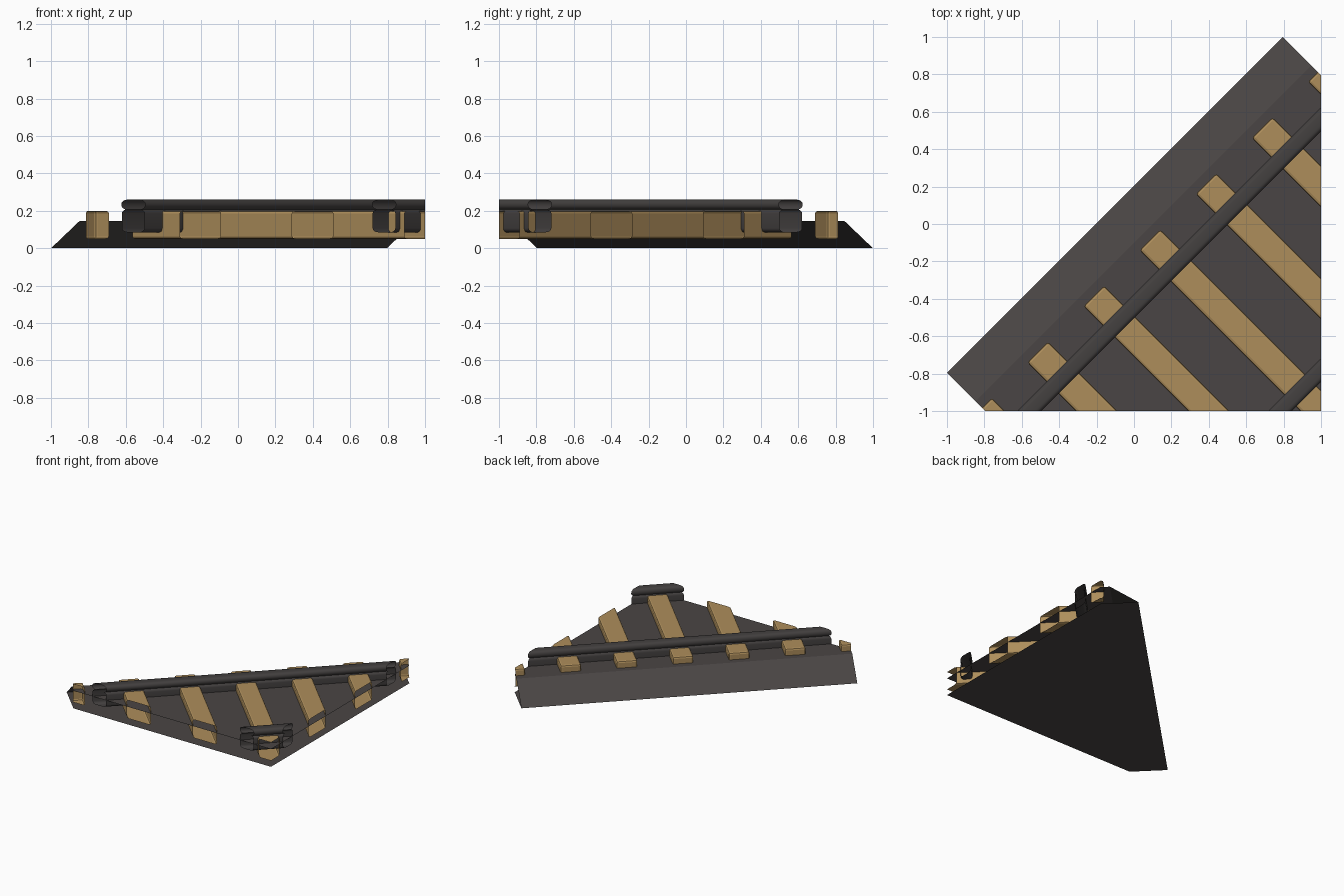
import bpy, bmesh, math
from mathutils import Vector

if "Cube" in bpy.data.objects:
    bpy.data.objects.remove(bpy.data.objects["Cube"])

R2 = math.sqrt(2)
END = 1.2698          # half length of the track piece


def material(name, rgb):
    m = bpy.data.materials.new(name)
    m.diffuse_color = (*rgb, 1)
    m.use_nodes = True
    m.node_tree.nodes["Principled BSDF"].inputs["Base Color"].default_value = m.diffuse_color
    return m


GRAVEL = material("dark gravel", (0.068, 0.060, 0.058))
WOOD = material("tan wood", (0.42, 0.27, 0.105))
STEEL = material("dark steel", (0.055, 0.050, 0.049))


def finish(name, bm, mat, smooth=None):
    """Turn (along, across, up) into the diagonal layout, trim to the open square tile."""
    for v in bm.verts:
        u, w, z = v.co
        v.co = ((u + w) / R2, (u - w) / R2, z)
    bmesh.ops.recalc_face_normals(bm, faces=bm.faces)
    for co, no in (((1, 0, 0), (1, 0, 0)), ((0, -1, 0), (0, -1, 0)),
                   ((END / R2, END / R2, 0), (1, 1, 0)),
                   ((-END / R2, -END / R2, 0), (-1, -1, 0))):
        bmesh.ops.bisect_plane(bm, geom=bm.verts[:] + bm.edges[:] + bm.faces[:],
                               plane_co=co, plane_no=Vector(no).normalized(),
                               clear_outer=True)
    me = bpy.data.meshes.new(name)
    bm.to_mesh(me)
    bm.free()
    me.materials.append(mat)
    ob = bpy.data.objects.new(name, me)
    bpy.context.collection.objects.link(ob)
    if smooth:
        bpy.ops.object.select_all(action='DESELECT')
        ob.select_set(True)
        bpy.context.view_layer.objects.active = ob
        bpy.ops.object.shade_smooth_by_angle(angle=math.radians(smooth))
    return ob


def extrude_profile(name, profile, mat, smooth=None):
    """Sweep an (across, up) outline along the track."""
    bm = bmesh.new()
    face = bm.faces.new([bm.verts.new((-1.6, w, z)) for w, z in profile])
    new = bmesh.ops.extrude_face_region(bm, geom=[face])["geom"]
    bmesh.ops.translate(bm, vec=(3.2, 0, 0),
                        verts=[g for g in new if isinstance(g, bmesh.types.BMVert)])
    return finish(name, bm, mat, smooth)


# Gravel bed with one sloped shoulder
extrude_profile("gravel_bed", [(-0.144, 0), (0.071, 0.145), (1.6, 0.145), (1.6, 0)], GRAVEL)

# Wooden ties
for k in range(-3, 4):
    bm = bmesh.new()
    bmesh.ops.create_cube(bm, size=1)
    for v in bm.verts:
        v.co = (0.4243 * k + v.co.x * 0.156, 0.785 + v.co.y * 1.33, 0.125 + v.co.z * 0.15)
    bmesh.ops.bevel(bm, geom=bm.edges[:], offset=0.014, segments=2,
                    profile=0.5, affect='EDGES')
    finish(f"tie_{k + 4}", bm, WOOD)


def rounded_box(w, z0, z1, r):
    """Points of the right half of a rounded box, bottom to top."""
    pts = []
    for cz, a0 in ((z0 + r, -90), (z1 - r, 0)):
        for i in range(5):
            a = math.radians(a0 + 22.5 * i)
            pts.append((w - r + r * math.cos(a), cz + r * math.sin(a)))
    return pts


# Steel rails: rounded body with a rounded head
half = rounded_box(0.043, 0.085, 0.208, 0.022)[:-1] + rounded_box(0.045, 0.206, 0.26, 0.024)[1:]
outline = half + [(-w, z) for w, z in reversed(half)]
for name, centre in (("outer_rail", 0.311), ("inner_rail", 1.259)):
    extrude_profile(name, [(centre + w, z) for w, z in outline], STEEL, 40)
